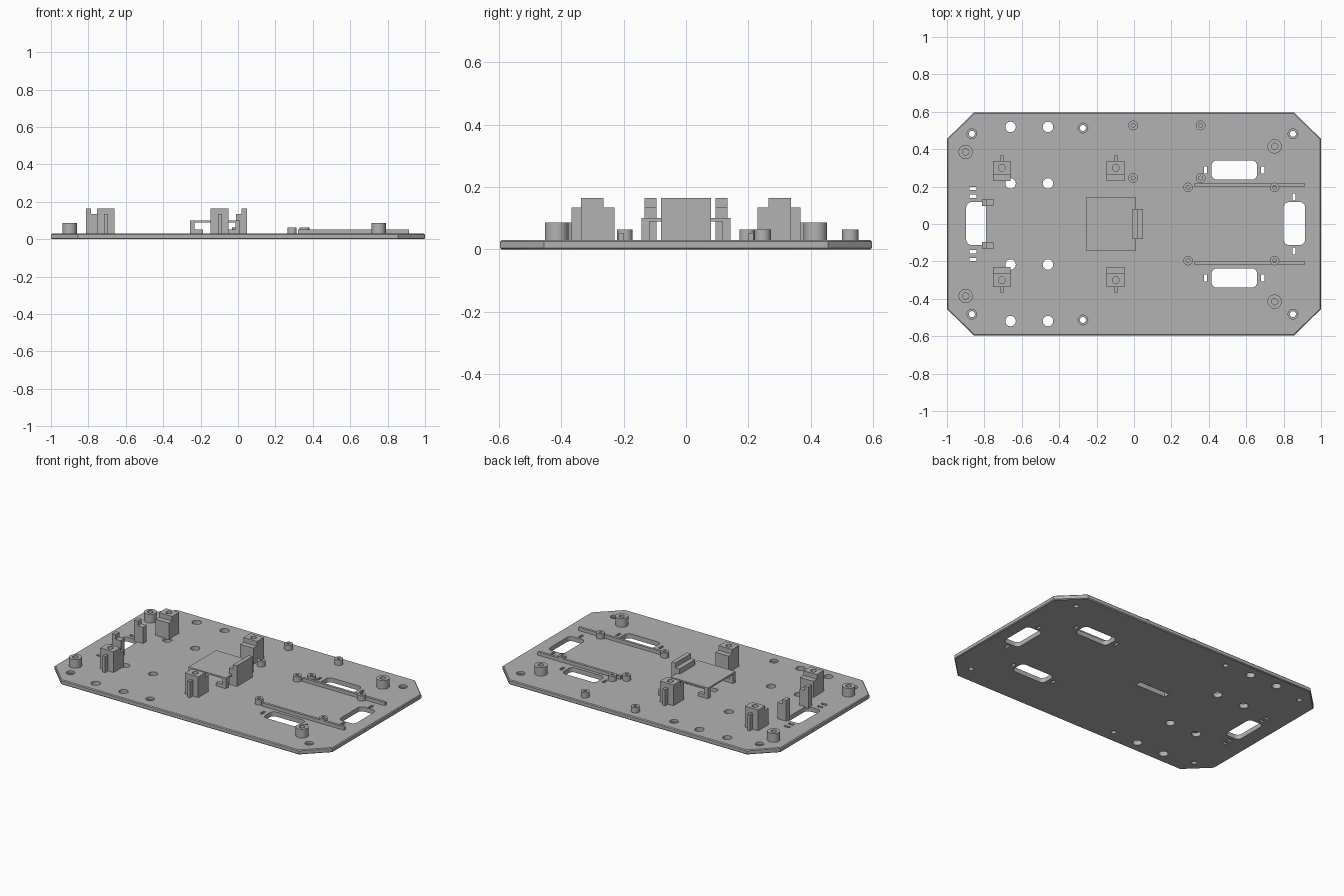
import bpy, bmesh, math
from mathutils import Vector, Matrix

if "Cube" in bpy.data.objects:
    bpy.data.objects.remove(bpy.data.objects["Cube"], do_unlink=True)

gray = bpy.data.materials.new("light gray plastic")
gray.use_nodes = True
COLOR = (0.45, 0.45, 0.45, 1)
gray.diffuse_color = COLOR
gray.node_tree.nodes["Principled BSDF"].inputs["Base Color"].default_value = COLOR

TOP = 0.03      # plate top
TALL = 0.165    # top of mounts and clips
STEP = 0.135    # lower shoulder of mounts and clips


def finish(name, bm, smooth=False):
    bmesh.ops.recalc_face_normals(bm, faces=bm.faces)
    mesh = bpy.data.meshes.new(name)
    bm.to_mesh(mesh)
    bm.free()
    mesh.materials.append(gray)
    obj = bpy.data.objects.new(name, mesh)
    bpy.context.collection.objects.link(obj)
    if smooth:
        bpy.ops.object.select_all(action="DESELECT")
        obj.select_set(True)
        bpy.context.view_layer.objects.active = obj
        bpy.ops.object.shade_smooth_by_angle(angle=math.radians(35))
    return obj


def prism(bm, points, direction):
    """Extrude a closed outline along a direction."""
    face = bm.faces.new([bm.verts.new(p) for p in points])
    ext = bmesh.ops.extrude_face_region(bm, geom=[face])
    moved = [g for g in ext["geom"] if isinstance(g, bmesh.types.BMVert)]
    bmesh.ops.translate(bm, verts=moved, vec=direction)


def box(bm, x0, x1, y0, y1, z0, z1):
    prism(bm, [(x0, y0, z0), (x1, y0, z0), (x1, y1, z0), (x0, y1, z0)], (0, 0, z1 - z0))


def lathe(bm, x, y, profile, sides=28):
    """Revolve (radius, z) points around a vertical axis."""
    verts = [bm.verts.new((x + r, y, z)) for r, z in profile]
    edges = [bm.edges.new(pair) for pair in zip(verts, verts[1:])]
    out = bmesh.ops.spin(bm, geom=verts + edges, cent=(x, y, 0), axis=(0, 0, 1),
                         angle=math.tau, steps=sides, use_merge=True)
    bmesh.ops.remove_doubles(bm, verts=bm.verts, dist=1e-5)


def rounded_slot(bm, x0, x1, y0, y1, r=0.028):
    pts = []
    corners = [(x1 - r, y1 - r), (x0 + r, y1 - r), (x0 + r, y0 + r), (x1 - r, y0 + r)]
    for i, (cx, cy) in enumerate(corners):
        for k in range(7):
            a = (i + k / 6) * math.pi / 2
            pts.append((cx + r * math.cos(a), cy + r * math.sin(a), -0.05))
    prism(bm, pts, (0, 0, 0.1))


def cut(obj, cutter):
    cutter.hide_render = True
    mod = obj.modifiers.new("cut", "BOOLEAN")
    mod.object, mod.operation, mod.solver = cutter, "DIFFERENCE", "EXACT"
    bpy.context.view_layer.objects.active = obj
    bpy.ops.object.modifier_apply(modifier=mod.name)
    bpy.data.objects.remove(cutter, do_unlink=True)


# Base plate: clipped corners and a fine bevel round the rim
bm = bmesh.new()
outline = [(1, 0.455), (0.855, 0.597), (-0.855, 0.597), (-1, 0.455)]
outline += [(-x, -y) for x, y in outline]
prism(bm, [(x, y, 0) for x, y in outline], (0, 0, TOP))
rim = [e for e in bm.edges if abs(e.verts[0].co.z - e.verts[1].co.z) < 1e-6]
bmesh.ops.bevel(bm, geom=rim, offset=0.005, segments=1, affect="EDGES")
plate = finish("base_plate", bm)

# Openings in the plate
bm = bmesh.new()
rounded_slot(bm, 0.80, 0.915, -0.112, 0.117)
rounded_slot(bm, -0.897, -0.79, -0.112, 0.117)
box(bm, -0.235, -0.015, 0.0, 0.04, -0.05, 0.05)
for s in (1, -1):
    def slit(x0, x1, y0, y1):
        box(bm, x0, x1, min(s * y0, s * y1), max(s * y0, s * y1), -0.05, 0.05)
    rounded_slot(bm, 0.415, 0.658, min(s * 0.237, s * 0.34), max(s * 0.237, s * 0.34))
    slit(0.373, 0.39, 0.27, 0.308)
    slit(0.68, 0.697, 0.27, 0.308)
    slit(0.847, 0.864, 0.125, 0.163)
    slit(-0.88, -0.843, 0.14, 0.157)
    slit(-0.88, -0.843, 0.182, 0.199)
    for x in (-0.66, -0.46):
        for y in (0.519, 0.217):
            lathe(bm, x, s * y, [(0, -0.05), (0.028, -0.05), (0.028, 0.05), (0, 0.05)])
    # counterbored screw holes
    for x, y in ((-0.867, 0.482), (0.85, 0.482), (-0.273, 0.513)):
        lathe(bm, x, s * y, [(0, -0.05), (0.016, -0.05), (0.016, 0.015),
                             (0.026, 0.015), (0.026, 0.05), (0, 0.05)])
cut(plate, finish("plate_cutter", bm))
plate.select_set(True)
bpy.ops.object.shade_smooth_by_angle(angle=math.radians(35))


def boss(name, x, y, radius, bore, top):
    bm = bmesh.new()
    floor = TOP + 0.005
    lathe(bm, x, y, [(0, TOP - 0.005), (radius, TOP - 0.005), (radius, top),
                     (bore, top), (bore, floor), (0, floor)])
    finish(name, bm, smooth=True)


# Screw bosses
for s, side in ((1, "back"), (-1, "front")):
    boss(f"large_boss_right_{side}", -0.9, s * 0.385, 0.038, 0.017, 0.086)
    boss(f"large_boss_left_{side}", 0.752, s * 0.415, 0.038, 0.017, 0.086)
    for x in (0.289, 0.752):
        boss(f"rail_boss_{side}", x, s * 0.196, 0.025, 0.01, 0.064)
for x in (-0.005, 0.356):
    for y in (0.527, 0.246):
        boss("small_boss", x, y, 0.026, 0.01, 0.064)

# Long guide rails
for s, side in ((1, "back"), (-1, "front")):
    bm = bmesh.new()
    box(bm, 0.32, 0.915, s * 0.209 - 0.008, s * 0.209 + 0.008, TOP - 0.005, 0.052)
    finish(f"guide_rail_{side}", bm)

# Stepped mounts with a rear rib and a screw hole
for x in (-0.707, -0.098):
    for s, side in ((1, "back"), (-1, "front")):
        bm = bmesh.new()
        z = TOP - 0.005
        prof = [(0.23, z), (0.337, z), (0.337, TALL), (0.265, TALL), (0.265, STEP), (0.23, STEP)]
        prism(bm, [(x - 0.048, s * y, h) for y, h in prof], (0.096, 0, 0))
        mount = finish(f"stepped_mount_{side}", bm)
        bm = bmesh.new()
        lathe(bm, x, s * 0.3, [(0, 0.06), (0.018, 0.06), (0.018, 0.2), (0, 0.2)])
        cut(mount, finish("mount_cutter", bm))
        bm = bmesh.new()
        y0, y1 = sorted((s * 0.335, s * 0.367))
        box(bm, x - 0.009, x + 0.009, y0, y1, z, STEP)
        finish(f"mount_rib_{side}", bm)


def clip(name, y0, y1, prof):
    bm = bmesh.new()
    prism(bm, [(x, y0, z) for x, z in prof], (0, y1 - y0, 0))
    finish(name, bm)


# Small stepped clips beside the right slot
for y0, side in ((0.095, "back"), (-0.133, "front")):
    clip(f"slot_clip_{side}", y0, y0 + 0.038,
         [(-0.813, 0.025), (-0.75, 0.025), (-0.75, STEP), (-0.787, STEP), (-0.787, TALL), (-0.813, TALL)])

# Wide stepped bracket next to the raised platform
clip("wide_bracket", -0.08, 0.08,
     [(-0.01, 0.025), (0.048, 0.025), (0.048, TALL), (0.02, TALL), (0.02, STEP), (-0.01, STEP)])

# Raised platform on four corner legs, each with a low inner step
bm = bmesh.new()
box(bm, -0.257, 0.012, -0.142, 0.142, 0.09, 0.1)
finish("raised_platform", bm)
for x, d in ((-0.257, 1), (0.012, -1)):
    for s in (1, -1):
        bm = bmesh.new()
        y0, y1 = sorted((s * 0.117, s * 0.142))
        xa, xb = sorted((x, x + d * 0.025))
        box(bm, xa, xb, y0, y1, 0.025, 0.092)
        xa, xb = sorted((x + d * 0.024, x + d * 0.07))
        box(bm, xa, xb, y0, y1, 0.025, 0.053)
        finish("platform_leg", bm)
